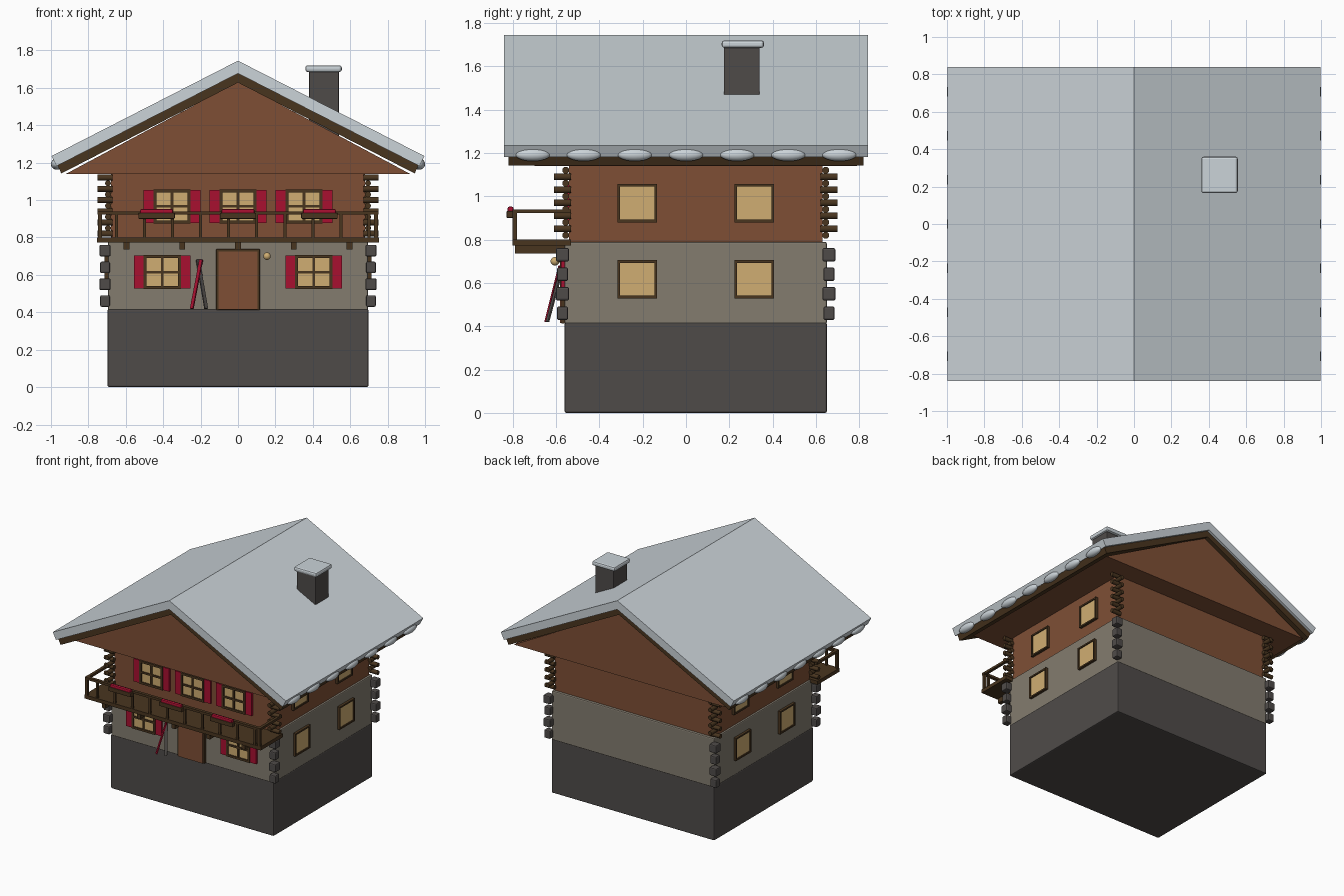
import bpy, bmesh, math
from mathutils import Vector

cube = bpy.data.objects.get("Cube")
if cube:
    bpy.data.objects.remove(cube, do_unlink=True)


def material(name, hex_code):
    def linear(i):
        c = int(hex_code[i:i + 2], 16) / 255
        return c / 12.92 if c <= 0.04045 else ((c + 0.055) / 1.055) ** 2.4
    col = (linear(0), linear(2), linear(4), 1)
    m = bpy.data.materials.new(name)
    m.use_nodes = True
    m.diffuse_color = col
    m.node_tree.nodes["Principled BSDF"].inputs["Base Color"].default_value = col
    return m


SNOW = material("snow", "CBD3D8")
SLATE = material("dark_stone", "4F4B49")
PLASTER = material("pale_stone", "837C6F")
WOOD = material("warm_wood", "7E4F35")
DARK = material("dark_wood", "49351F")
GLOW = material("window_glow", "D0AE72")
RED = material("red_paint", "A81030")


def finish(name, bm, mat):
    bmesh.ops.recalc_face_normals(bm, faces=bm.faces)
    me = bpy.data.meshes.new(name)
    bm.to_mesh(me)
    bm.free()
    me.materials.append(mat)
    ob = bpy.data.objects.new(name, me)
    bpy.context.collection.objects.link(ob)
    return ob


def box(name, mat, x, y, z, bevel=0):
    """Box given by its (low, high) range on each axis."""
    bm = bmesh.new()
    bmesh.ops.create_cube(bm, size=1)
    for v in bm.verts:
        v.co = [sum(r) / 2 + c * (r[1] - r[0]) for r, c in zip((x, y, z), v.co)]
    ob = finish(name, bm, mat)
    if bevel:
        mod = ob.modifiers.new("soft_edge", "BEVEL")
        mod.width = bevel
        mod.segments = 2
    return ob


def around(c, half):
    return (c - half, c + half)


def prism(name, mat, profile, y0, y1):
    """Extrude an x-z outline along y."""
    bm = bmesh.new()
    face = bm.faces.new([bm.verts.new((x, y0, z)) for x, z in profile])
    new = bmesh.ops.extrude_face_region(bm, geom=[face])["geom"]
    bmesh.ops.translate(bm, vec=(0, y1 - y0, 0),
                        verts=[g for g in new if isinstance(g, bmesh.types.BMVert)])
    return finish(name, bm, mat)


def ball(name, mat, centre, radii):
    bm = bmesh.new()
    bmesh.ops.create_uvsphere(bm, u_segments=20, v_segments=12, radius=1)
    for v in bm.verts:
        v.co = [c + r * k for c, r, k in zip(centre, radii, v.co)]
    for f in bm.faces:
        f.smooth = True
    return finish(name, bm, mat)


def bar(name, mat, a, b, width, depth):
    """Slim box running from point a to point b."""
    a, b = Vector(a), Vector(b)
    bm = bmesh.new()
    bmesh.ops.create_cube(bm, size=1)
    bmesh.ops.scale(bm, vec=(width, depth, (b - a).length), verts=bm.verts)
    ob = finish(name, bm, mat)
    ob.location = (a + b) / 2
    ob.rotation_euler = (b - a).to_track_quat("Z", "Y").to_euler()
    return ob


def log(name, centre, axis, length, radius):
    bm = bmesh.new()
    bmesh.ops.create_cone(bm, cap_ends=True, segments=12, radius1=radius,
                          radius2=radius, depth=length)
    for f in bm.faces:
        f.smooth = len(f.verts) == 4
    ob = finish(name, bm, DARK)
    ob.location = centre
    ob.rotation_euler = (0, math.pi / 2, 0) if axis == "x" else (math.pi / 2, 0, 0)


# Storeys
box("basement", SLATE, (-0.697, 0.697), (-0.56, 0.65), (0, 0.418), 0.008)
box("stone_storey", PLASTER, (-0.695, 0.695), (-0.56, 0.65), (0.41, 0.79), 0.008)
box("timber_storey", WOOD, (-0.68, 0.68), (-0.54, 0.63), (0.785, 1.145))
prism("gable", WOOD, [(-0.92, 1.14), (0.92, 1.14), (0, 1.632)], -0.70, 0.79)


# Roof: boards under a thick snow layer, lumps along the eaves
def roof(name, mat, ridge, top, bottom, ridge_low, half_depth):
    right = [top, bottom]
    left = [(-x, z) for x, z in reversed(right)]
    prism(name, mat, [(0, ridge)] + right + [(0, ridge_low)] + left,
          -half_depth, half_depth)


roof("roof_boards", DARK, 1.68, (0.965, 1.187), (0.945, 1.142), 1.628, 0.82)
roof("roof_snow", SNOW, 1.745, (0.997, 1.235), (0.97, 1.182), 1.677, 0.84)
for s in (-1, 1):
    for i in range(7):
        ball("eave_snow_lump", SNOW, (s * 0.97, (i - 3) * 0.236, 1.192),
             (0.03, 0.08, 0.03))

# Chimney
box("chimney", SLATE, (0.38, 0.54), (0.175, 0.34), (1.33, 1.69), 0.005)
box("chimney_snow", SNOW, (0.36, 0.555), (0.165, 0.36), (1.685, 1.72), 0.012)

# Corner stones and log ends
for sx in (-1, 1):
    for y, sy in ((-0.56, -1), (0.65, 1)):
        for i in range(4):
            h = 0.03 if i % 2 else 0.026
            z = 0.46 + 0.09 * i
            box("corner_stone", SLATE, around(sx * 0.711, h),
                around(y + sy * 0.01, h), around(z, 0.031), 0.008)
        for i in range(6):
            z = 0.82 + 0.06 * i
            log("log_end", (sx * 0.71, y + sy * -0.005, z), "x", 0.08, 0.016)
            if i < 5:
                log("log_end", (sx * 0.695, y + sy * 0.01, z + 0.03), "y", 0.08, 0.016)


# Front windows with cross bars and shutters
def front_window(x, z, y):
    hw, hh = 0.1, 0.09
    box("window_pane", GLOW, around(x, hw - 0.01), (y - 0.012, y + 0.01),
        around(z, hh - 0.01))
    for s in (-1, 1):
        box("window_frame_side", DARK, around(x + s * (hw - 0.008), 0.008),
            (y - 0.022, y + 0.01), around(z, hh))
        box("window_frame_rail", DARK, around(x, hw),
            (y - 0.022, y + 0.01), around(z + s * (hh - 0.008), 0.008))
        box("shutter", RED, around(x + s * (hw + 0.026), 0.026),
            (y - 0.016, y + 0.01), around(z, hh - 0.002))
    box("window_mullion", DARK, around(x, 0.007), (y - 0.02, y), around(z, hh))
    box("window_bar", DARK, around(x, hw), (y - 0.02, y), around(z, 0.007))


for x in (-0.405, 0.405):
    front_window(x, 0.615, -0.56)
for x in (-0.353, 0, 0.353):
    front_window(x, 0.966, -0.54)

# Side windows
for s in (-1, 1):
    for y in (-0.225, 0.315):
        for z, wall in ((0.617, 0.695), (0.968, 0.68)):
            box("side_pane", GLOW, around(s * wall, 0.012), around(y, 0.08),
                around(z, 0.076))
            for k in (-1, 1):
                box("side_frame_post", DARK, around(s * wall, 0.02),
                    around(y + k * 0.086, 0.006), around(z, 0.088))
                box("side_frame_rail", DARK, around(s * wall, 0.02),
                    around(y, 0.092), around(z + k * 0.082, 0.006))

# Door, lamp and leaning skis
box("door_frame", DARK, (-0.117, 0.117), (-0.575, -0.55), (0.412, 0.738), 0.004)
box("door", WOOD, (-0.103, 0.103), (-0.582, -0.56), (0.414, 0.724))
ball("door_lamp", GLOW, (0.155, -0.605, 0.70), (0.02, 0.02, 0.02))
bar("lamp_arm", DARK, (0.155, -0.55, 0.70), (0.155, -0.6, 0.70), 0.01, 0.01)
bar("red_ski", RED, (-0.247, -0.645, 0.42), (-0.197, -0.58, 0.68), 0.02, 0.008)
bar("grey_ski", SLATE, (-0.17, -0.64, 0.42), (-0.215, -0.57, 0.68), 0.02, 0.008)

# Balcony
box("balcony_floor", DARK, (-0.755, 0.755), (-0.80, -0.53), (0.772, 0.80))
for i in range(5):
    box("balcony_beam", DARK, around((i - 2) * 0.298, 0.015), (-0.79, -0.55),
        (0.735, 0.775))
box("balcony_rail", DARK, (-0.75, 0.75), (-0.802, -0.778), (0.922, 0.94))
for s in (-1, 1):
    box("balcony_side_rail", DARK, around(s * 0.738, 0.011), (-0.79, -0.53),
        (0.922, 0.94))
    box("balcony_corner_post", DARK, around(s * 0.738, 0.01), around(-0.79, 0.01),
        (0.79, 0.93))
for i in range(10):
    box("balcony_post", DARK, around(-0.65 + 0.15 * i, 0.008), around(-0.79, 0.008),
        (0.79, 0.93))
for x in (-0.435, 0, 0.435):
    box("flower_box", DARK, around(x, 0.097), (-0.828, -0.792), (0.9, 0.932), 0.004)
    box("flowers", RED, around(x, 0.088), (-0.824, -0.796), (0.925, 0.952), 0.008)
